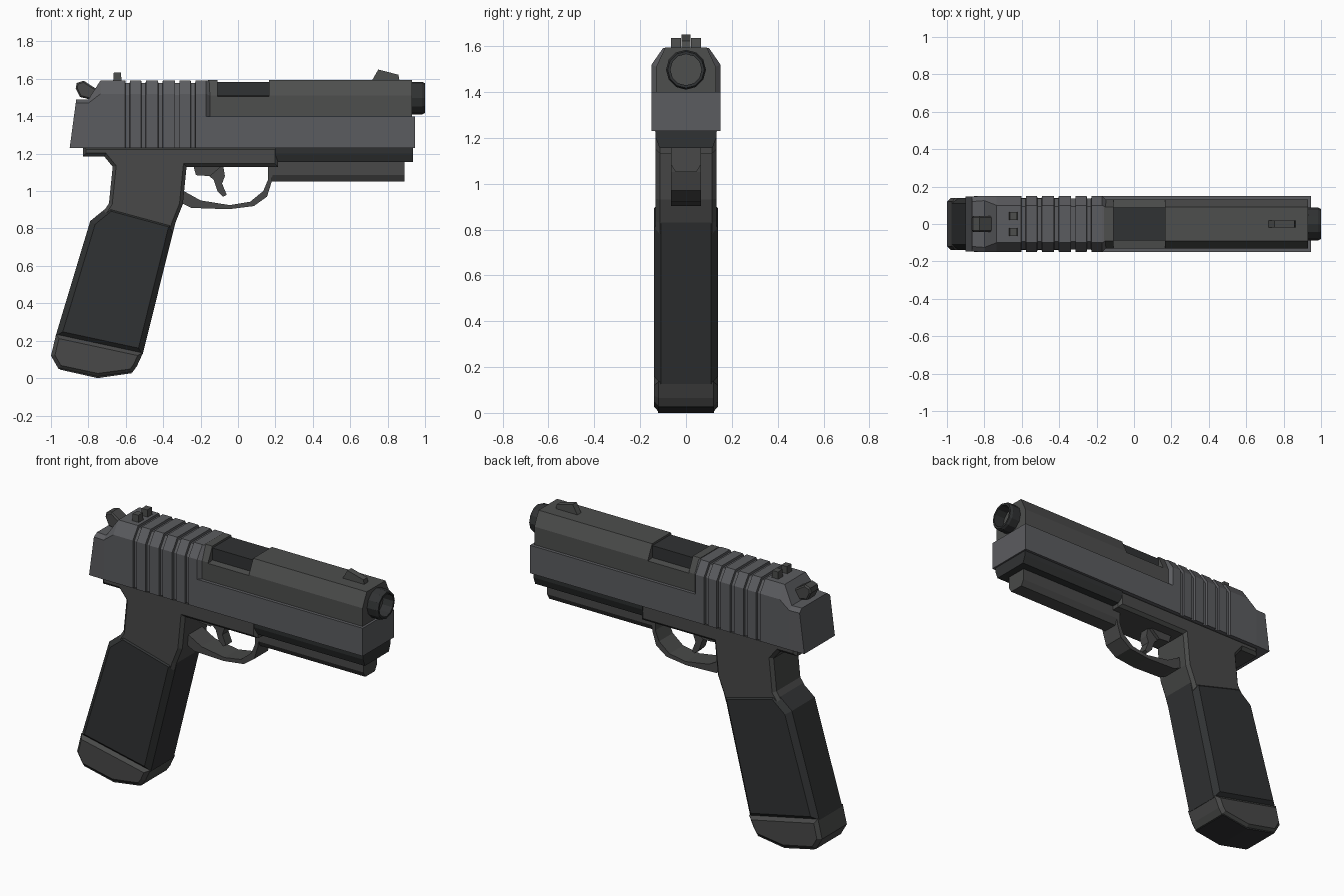
import bpy, bmesh, math

if "Cube" in bpy.data.objects:
    bpy.data.objects.remove(bpy.data.objects["Cube"])


def material(name, r, g, b):
    m = bpy.data.materials.new(name)
    m.diffuse_color = (r, g, b, 1)
    m.use_nodes = True
    m.node_tree.nodes["Principled BSDF"].inputs["Base Color"].default_value = m.diffuse_color
    return m


STEEL = material("steel", 0.105, 0.107, 0.115)
STEEL_DARK = material("dark_steel", 0.075, 0.077, 0.075)
POLYMER = material("polymer", 0.065, 0.066, 0.065)
RUBBER = material("rubber", 0.03, 0.032, 0.033)


def finish(name, bm, mat):
    bmesh.ops.recalc_face_normals(bm, faces=bm.faces)
    me = bpy.data.meshes.new(name)
    bm.to_mesh(me)
    bm.free()
    me.materials.append(mat)
    ob = bpy.data.objects.new(name, me)
    bpy.context.collection.objects.link(ob)
    return ob


def loft(name, rings, mat):
    """Skin a list of equal-length point rings and cap both ends."""
    bm = bmesh.new()
    vs = [[bm.verts.new(p) for p in ring] for ring in rings]
    n = len(vs[0])
    for a, b in zip(vs, vs[1:]):
        for i in range(n):
            j = (i + 1) % n
            bm.faces.new((a[i], a[j], b[j], b[i]))
    bm.faces.new(vs[0])
    bm.faces.new(vs[-1])
    return finish(name, bm, mat)


def side_prism(name, pts, half, mat, bevel=0.0, y=0.0):
    """Extrude an x-z outline across y, chamfering the outline edges of both sides."""
    bm = bmesh.new()
    a, b = ([bm.verts.new((px, y + s * half, pz)) for px, pz in pts] for s in (-1, 1))
    bm.faces.new(a)
    bm.faces.new(b)
    n = len(pts)
    for i in range(n):
        j = (i + 1) % n
        bm.faces.new((a[i], a[j], b[j], b[i]))
    bmesh.ops.recalc_face_normals(bm, faces=bm.faces)
    if bevel:
        rim = [e for e in bm.edges if abs(e.verts[0].co.y - e.verts[1].co.y) < 1e-6]
        bmesh.ops.bevel(bm, geom=rim, offset=bevel, segments=1, affect='EDGES', profile=0.5)
    return finish(name, bm, mat)


def box(name, x0, x1, half, z0, z1, mat, bevel=0.0):
    return side_prism(name, [(x0, z0), (x1, z0), (x1, z1), (x0, z1)], half, mat, bevel)


def section(x, w, shoulder, t, top, bottom=1.23, lean=0.0):
    """Slide cross-section: straight walls, chamfered shoulders, flat top."""
    half = [(w, bottom), (w, shoulder), (t, top)]
    pts = half + [(-py, pz) for py, pz in reversed(half)]
    return [(x - lean * (top - pz) / (top - bottom), py, pz) for py, pz in pts]


# Rear slide with sloped back and grip grooves
rings = [section(-0.865, 0.147, 1.47, 0.12, 1.49, lean=0.035),
         section(-0.80, 0.15, 1.47, 0.125, 1.49),
         section(-0.735, 0.15, 1.52, 0.10, 1.592)]
for gx in (-0.59, -0.505, -0.415, -0.325, -0.24):
    for dx, d in ((-0.013, 0), (-0.011, 0.013), (0.011, 0.013), (0.013, 0)):
        rings.append(section(gx + dx, 0.15 - d, 1.52 - d / 2, 0.10 - d / 2, 1.592 - d))
rings += [section(-0.17, 0.15, 1.52, 0.10, 1.592), section(-0.15, 0.13, 1.51, 0.09, 1.59)]
loft("slide_rear", rings, STEEL)

# Front slide: wide lower rail and chamfered upper with ejection port
box("slide_rail", -0.17, 0.945, 0.15, 1.23, 1.40, STEEL)
full = (0.13, 1.51, 0.09, 1.595, 1.38)
port = (0.13, 1.505, 0.09, 1.51, 1.38)
loft("slide_front", [section(-0.16, *full), section(-0.11, *full), section(-0.11, *port),
                     section(0.165, *port), section(0.165, *full), section(0.93, *full)],
     STEEL_DARK)
box("chamber", -0.112, 0.167, 0.088, 1.48, 1.583, RUBBER)

# Hollow barrel muzzle
loft("barrel", [[(x, r * math.cos(k * math.tau / 12), 1.497 + r * math.sin(k * math.tau / 12))
                 for k in range(12)]
                for x, r in ((0.80, 0.087), (0.985, 0.087), (1.0, 0.08), (1.0, 0.068), (0.88, 0.068))],
     RUBBER)

# Sights
for label, y in (("right", -0.043), ("left", 0.043)):
    side_prism("rear_sight_" + label,
               [(-0.668, 1.58), (-0.622, 1.58), (-0.626, 1.635), (-0.664, 1.635)],
               0.022, STEEL_DARK, y=y)
side_prism("front_sight", [(0.71, 1.58), (0.75, 1.65), (0.858, 1.622), (0.865, 1.58)], 0.019, STEEL_DARK)

# Hammer
side_prism("hammer", [(-0.868, 1.55), (-0.862, 1.578), (-0.825, 1.59), (-0.74, 1.535),
                      (-0.74, 1.47), (-0.81, 1.495), (-0.845, 1.503)], 0.042, POLYMER, 0.008)

# Frame: tang, upper grip and centre body
side_prism("frame", [(-0.83, 1.24), (-0.83, 1.185), (-0.715, 1.185), (-0.67, 1.13), (-0.69, 0.935),
                     (-0.74, 0.86), (-0.35, 0.78), (-0.335, 0.83), (-0.295, 0.93), (-0.275, 1.13),
                     (0.215, 1.13), (0.215, 1.24)], 0.132, POLYMER, 0.018)

# Dust cover and accessory rail under the barrel
loft("dust_cover", [[(x, s * y, z) for s, y, z in
                     ((1, 0.135, 1.24), (1, 0.132, 1.20), (1, 0.115, 1.155),
                      (-1, 0.115, 1.155), (-1, 0.132, 1.20), (-1, 0.135, 1.24))]
                    for x in (0.20, 0.935)], RUBBER)
loft("accessory_rail", [[(x, s * y, z) for s, y, z in
                         ((1, 0.066, 1.17), (1, 0.066, 1.085), (1, 0.045, 1.05),
                          (-1, 0.045, 1.05), (-1, 0.066, 1.085), (-1, 0.066, 1.17))]
                        for x in (0.165, 0.89)], POLYMER)

# Trigger guard and trigger
outer = [(-0.31, 0.94), (-0.25, 0.91), (-0.05, 0.903), (0.085, 0.92), (0.155, 0.97), (0.18, 1.05), (0.19, 1.14)]
inner = [(0.16, 1.14), (0.16, 1.06), (0.135, 1.0), (0.065, 0.943), (-0.045, 0.925), (-0.20, 0.95), (-0.29, 1.0)]
side_prism("trigger_guard", outer + inner, 0.066, POLYMER)
side_prism("trigger", [(-0.16, 1.14), (-0.16, 1.085), (-0.13, 1.06), (-0.11, 1.0), (-0.08, 0.97),
                       (-0.06, 0.98), (-0.085, 1.04), (-0.07, 1.08), (-0.08, 1.14)], 0.03, POLYMER)
side_prism("trigger_pivot", [(-0.24, 1.14), (-0.225, 1.085), (-0.15, 1.08), (-0.08, 1.14)], 0.05, POLYMER)

# Grip and magazine base
side_prism("grip", [(-0.79, 0.84), (-0.685, 0.925), (-0.335, 0.83), (-0.51, 0.125), (-0.975, 0.225)],
           0.14, RUBBER, 0.03)
side_prism("magazine_base", [(-0.972, 0.235), (-1.0, 0.12), (-0.96, 0.05), (-0.75, 0.005),
                             (-0.565, 0.03), (-0.54, 0.065), (-0.508, 0.135)], 0.139, POLYMER, 0.02)
side_prism("magazine_sole", [(-0.975, 0.085), (-0.95, 0.045), (-0.75, 0.0), (-0.57, 0.026), (-0.555, 0.06)],
           0.123, RUBBER)
